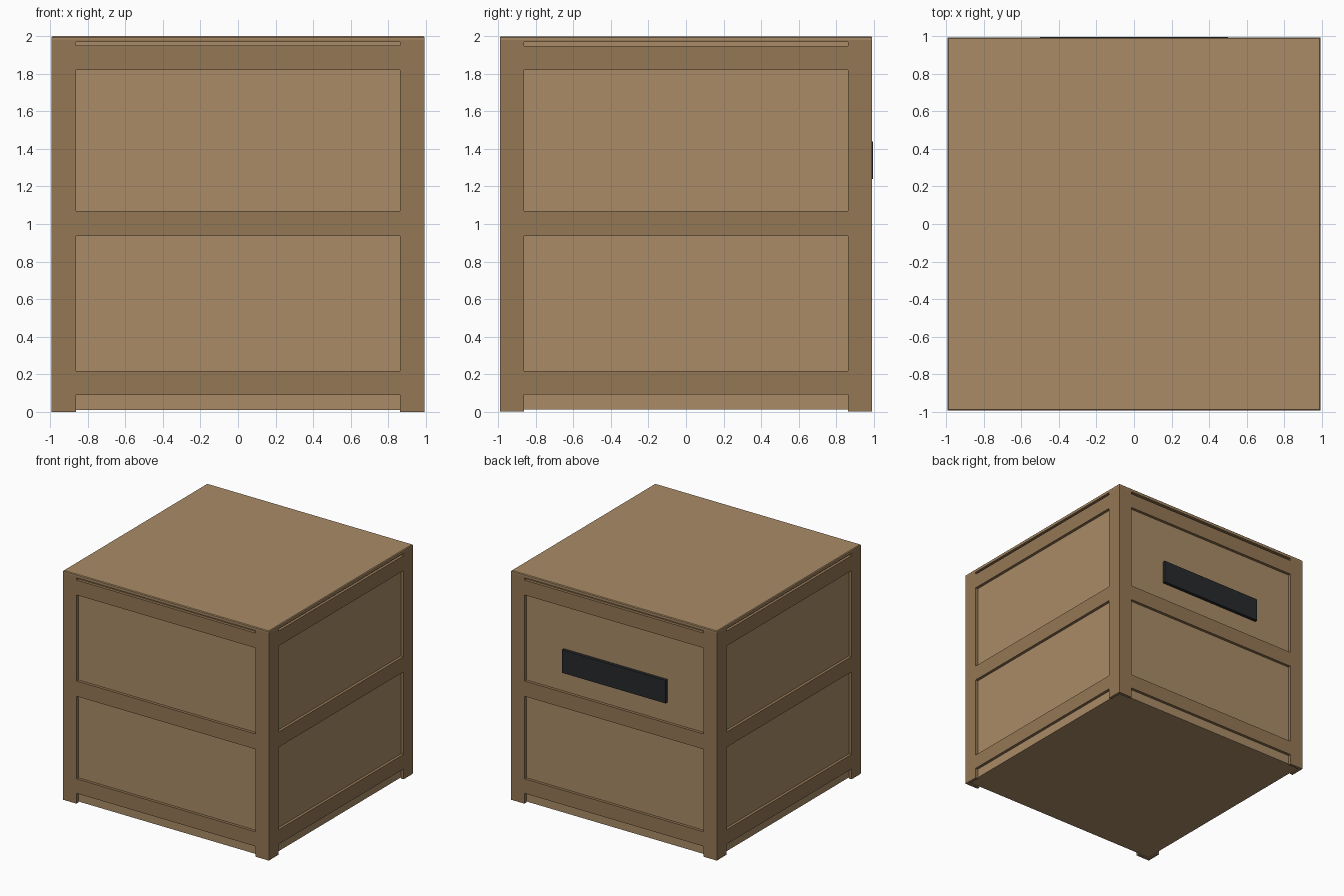
import bpy, bmesh

if "Cube" in bpy.data.objects:
    bpy.data.objects.remove(bpy.data.objects["Cube"])

H = 0.993      # half width of the crate
P = 0.863      # half width of the openings
D = 0.025      # frame thickness


def material(name, rgb):
    m = bpy.data.materials.new(name)
    m.diffuse_color = (*rgb, 1)
    m.use_nodes = True
    m.node_tree.nodes["Principled BSDF"].inputs["Base Color"].default_value = m.diffuse_color
    return m


panel_tan = material("panel_tan", (0.40, 0.26, 0.135))
frame_brown = material("frame_brown", (0.30, 0.185, 0.09))
label_black = material("label_black", (0.02, 0.022, 0.024))


def add_object(name, bm, mat):
    bmesh.ops.recalc_face_normals(bm, faces=bm.faces)
    mesh = bpy.data.meshes.new(name)
    bm.to_mesh(mesh)
    bm.free()
    mesh.materials.append(mat)
    ob = bpy.data.objects.new(name, mesh)
    bpy.context.collection.objects.link(ob)
    return ob


def box(name, lo, hi, mat, chamfer=0):
    bm = bmesh.new()
    bmesh.ops.create_cube(bm, size=1)
    for v in bm.verts:
        v.co = [(a + b) / 2 + c * (b - a) for a, b, c in zip(lo, hi, v.co)]
    if chamfer:
        top = [e for e in bm.edges if all(v.co.z > hi[2] - 1e-4 for v in e.verts)]
        bmesh.ops.bevel(bm, geom=top, offset=chamfer, segments=1, affect='EDGES')
    return add_object(name, bm, mat)


# inner box with the recessed panels
C = H - D
box("panel_box", (-C, -C, 0.01), (C, C, 1.985), panel_tan)

# lid sheet across the whole top
box("lid", (-H, -H, 1.982), (H, H, 2.0), panel_tan, 0.006)

# outer frame: a ring of wall cells with the openings left out, then thickened
ring = []
for i in range(4):
    for x, y in ((-H, -H), (-P, -H), (P, -H)):
        for _ in range(i):
            x, y = -y, x
        ring.append((x, y))
levels = [0, 0.09, 0.217, 0.937, 1.07, 1.82, 1.95, 1.97, 1.982]
bm = bmesh.new()
rows = [[bm.verts.new((x, y, z)) for x, y in ring] for z in levels]
n = len(ring)
for j in range(len(levels) - 1):
    for i in range(n):
        if i % 3 == 1 and j in (0, 2, 4, 6):
            continue
        k = (i + 1) % n
        bm.faces.new((rows[j][i], rows[j][k], rows[j + 1][k], rows[j + 1][i]))
frame = add_object("outer_frame", bm, frame_brown)
solid = frame.modifiers.new("thickness", 'SOLIDIFY')
solid.thickness = D
solid.offset = -1
solid.use_even_offset = True

# dark plate on the back
box("back_plate", (-0.5, C - 0.002, 1.24), (0.5, H + 0.003, 1.44), label_black)
